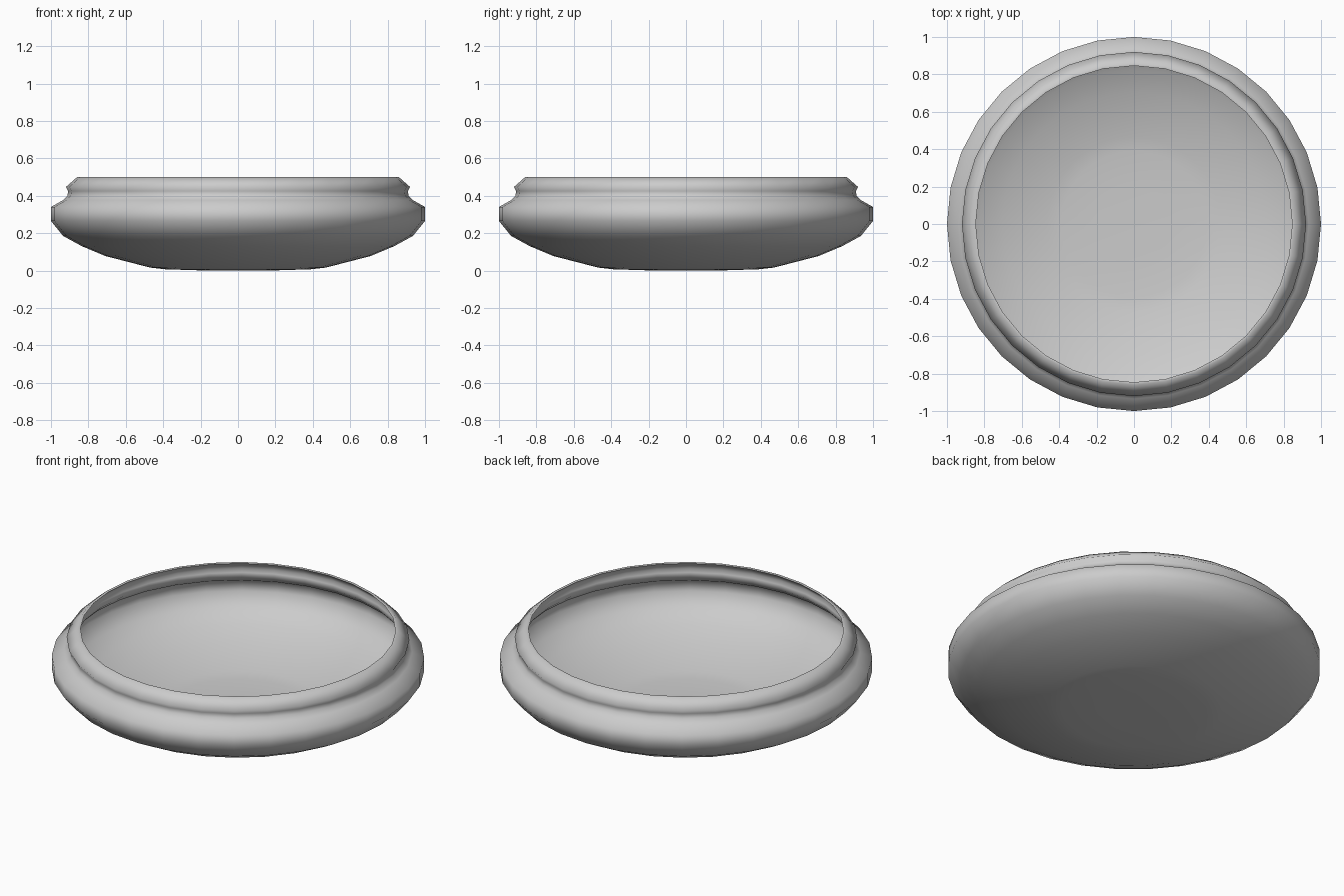
import bpy, bmesh, math

if "Cube" in bpy.data.objects:
    bpy.data.objects.remove(bpy.data.objects["Cube"])

SIDES = 32

# Bowl wall: outer profile from base centre up over the rim, then inside back down
outer = [(0.2, 0.001), (0.39, 0.007), (0.47, 0.016), (0.71, 0.078), (0.834, 0.13),
         (0.935, 0.185), (1.0, 0.265), (1.0, 0.34), (0.935, 0.377), (0.912, 0.40),
         (0.908, 0.425), (0.92, 0.447), (0.86, 0.50)]
inner = [(0.846, 0.498), (0.90, 0.443), (0.888, 0.425), (0.892, 0.395), (0.922, 0.363),
         (0.98, 0.332), (0.98, 0.273), (0.925, 0.202), (0.826, 0.148), (0.705, 0.097),
         (0.466, 0.036), (0.39, 0.027), (0.2, 0.021)]

bm = bmesh.new()
rings = []
for r, z in outer + inner:
    rings.append([bm.verts.new((r * math.cos(2 * math.pi * i / SIDES),
                                r * math.sin(2 * math.pi * i / SIDES), z))
                  for i in range(SIDES)])
for a, b in zip(rings, rings[1:]):
    for i in range(SIDES):
        j = (i + 1) % SIDES
        bm.faces.new((a[i], a[j], b[j], b[i]))

# Base and floor discs
for ring, z in ((rings[0], 0.0), (rings[-1], 0.02)):
    c = bm.verts.new((0, 0, z))
    for i in range(SIDES):
        bm.faces.new((ring[i], ring[(i + 1) % SIDES], c))
bmesh.ops.recalc_face_normals(bm, faces=bm.faces)

mesh = bpy.data.meshes.new("bowl")
bm.to_mesh(mesh)
bm.free()
bowl = bpy.data.objects.new("bowl", mesh)
bpy.context.collection.objects.link(bowl)

# Smooth walls, crisp rim edge
bpy.context.view_layer.objects.active = bowl
bowl.select_set(True)
bpy.ops.object.shade_smooth_by_angle(angle=math.radians(80))
